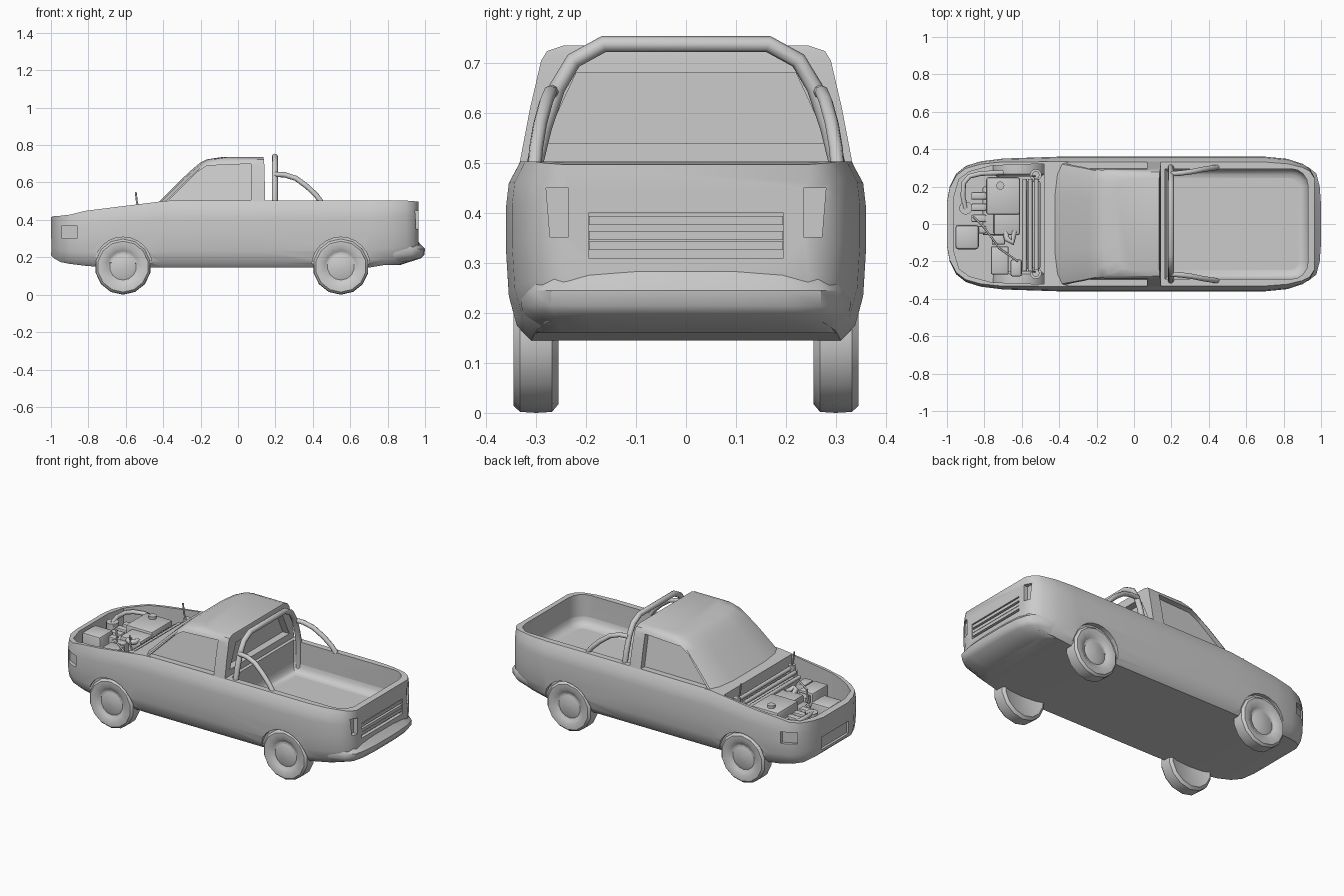
import bpy, bmesh, math

if "Cube" in bpy.data.objects:
    bpy.data.objects.remove(bpy.data.objects["Cube"])

def finish(ob, angle=35):
    bpy.ops.object.select_all(action='DESELECT')
    ob.select_set(True)
    bpy.context.view_layer.objects.active = ob
    bpy.ops.object.shade_smooth_by_angle(angle=math.radians(angle))

def loft(name, rings, smooth=True):
    bm = bmesh.new()
    vs = [[bm.verts.new(p) for p in r] for r in rings]
    n = len(rings[0])
    for a, b in zip(vs, vs[1:]):
        for i in range(n):
            j = (i + 1) % n
            bm.faces.new((a[i], a[j], b[j], b[i]))
    bm.faces.new(vs[0])
    bm.faces.new(vs[-1])
    bmesh.ops.recalc_face_normals(bm, faces=bm.faces)
    me = bpy.data.meshes.new(name)
    bm.to_mesh(me)
    bm.free()
    ob = bpy.data.objects.new(name, me)
    bpy.context.collection.objects.link(ob)
    if smooth:
        finish(ob)
    return ob

def prism(name, pts, axis, lo, hi):
    put = {'x': lambda a, b, t: (t, a, b), 'y': lambda a, b, t: (a, t, b),
           'z': lambda a, b, t: (a, b, t)}[axis]
    return loft(name, [[put(a, b, t) for a, b in pts] for t in (lo, hi)], False)

def box(name, x0, x1, y0, y1, z0, z1, bevel=0.0):
    ob = prism(name, [(x0, y0), (x1, y0), (x1, y1), (x0, y1)], 'z', z0, z1)
    if bevel:
        round_edges(ob, bevel)
    return ob

def round_edges(ob, width, segs=2, pick=lambda e: True):
    bm = bmesh.new()
    bm.from_mesh(ob.data)
    bmesh.ops.bevel(bm, geom=[e for e in bm.edges if pick(e)], offset=width,
                    segments=segs, affect='EDGES', profile=0.5)
    bm.to_mesh(ob.data)
    bm.free()
    finish(ob)

def cyl(name, x, y, z0, z1, r, n=10):
    pts = [(x + r * math.cos(i * math.tau / n), y + r * math.sin(i * math.tau / n)) for i in range(n)]
    ob = prism(name, pts, 'z', z0, z1)
    finish(ob, 50)
    return ob

def cut(ob, cutters):
    bpy.context.view_layer.objects.active = ob
    for c in cutters:
        m = ob.modifiers.new('cut', 'BOOLEAN')
        m.operation, m.solver, m.object = 'DIFFERENCE', 'EXACT', c
        bpy.ops.object.modifier_apply(modifier=m.name)
        bpy.data.objects.remove(c)
    finish(ob)

def tube(name, pts, r):
    cu = bpy.data.curves.new(name, 'CURVE')
    cu.dimensions, cu.bevel_depth, cu.bevel_resolution = '3D', r, 2
    cu.use_fill_caps = True
    sp = cu.splines.new('POLY')
    sp.points.add(len(pts) - 1)
    for p, c in zip(sp.points, pts):
        p.co = (*c, 1)
    sp.use_smooth = True
    ob = bpy.data.objects.new(name, cu)
    bpy.context.collection.objects.link(ob)
    return ob

def mirrored(pts):
    return pts + [(a, -b) for a, b in reversed(pts)]

# lower body: cross sections along the length (x, half width, bottom, top, rim width)
stations = [(-1, .12, .21, .415, .98), (-.985, .2, .195, .42, .97), (-.95, .27, .175, .422, .96),
            (-.9, .31, .165, .428, .96), (-.82, .335, .155, .448, .955), (-.7, .35, .145, .463, .95),
            (-.4, .36, .145, .5, .925), (.1, .36, .145, .503, .92), (.7, .36, .145, .503, .92),
            (.82, .348, .165, .503, .925), (.9, .322, .18, .503, .94), (.94, .295, .19, .5, .96),
            (.965, .25, .195, .497, .98)]
section = [(.86, 0), (.94, .08), (.985, .25), (1, .5), (1, .75), (.985, .88)]
rings = []
for x, w, b, t, rim in stations:
    half = [(x, w * s, b + (t - b) * h) for s, h in section + [(rim, 1)]]
    rings.append(half + [(p[0], -p[1], p[2]) for p in reversed(half)])
body = loft('body', rings)

# openings: cargo bed, engine bay, wheel arches, lamps, grilles
bed = box('bed_cutter', .165, .93, -.295, .295, .32, .8)
round_edges(bed, .09, 4, lambda e: abs(e.verts[0].co.z - e.verts[1].co.z) > .1
            and e.verts[0].co.x > .5)
round_edges(bed, .05, 4, lambda e: max(v.co.z for v in e.verts) < .33)
bay = prism('bay_cutter', mirrored([(-.965, .14), (-.935, .24), (-.88, .28), (-.76, .312),
                                    (-.48, .322)]), 'z', .2, .8)
cutters = [bed, bay, box('tailgate_cutter', .945, 1.1, -.195, .195, .31, .4),
           box('grille_cutter', -1.1, -.985, -.13, .13, .225, .3)]
for s in (1, -1):
    for wx in (-.615, .55):
        arch = [(wx + .156 * math.cos(a * math.tau / 24), .152 + .156 * math.sin(a * math.tau / 24))
                for a in range(24)]
        cutters.append(prism('arch_cutter', arch, 'y', *sorted((s * .33, s * .5))))
    lamp = [(-.94, s * .265), (-.86, s * .305), (-.86, s * .4), (-.94, s * .4)]
    cutters.append(prism('headlamp_cutter', lamp, 'z', .3, .37))
    tail = [(s * .235, .352), (s * .235, .45), (s * .28, .45), (s * .272, .352)]
    cutters.append(prism('tail_lamp_cutter', tail, 'x', .938, 1.1))
cut(body, cutters)

# tailgate slats
for i, z in enumerate((.335, .355, .385)):
    box('tailgate_slat_%d' % i, .938, .963, -.194, .194, z - .009, z + .009)

# rear bumper, stacked outlines following the tail
plan = [(.72, .335), (.84, .33), (.93, .305), (.975, .27), (.993, .2), (1.0, .1)]
levels = [(.16, -.13, .92), (.195, -.02, .98), (.215, -.003, 1), (.245, 0, 1),
          (.265, -.02, .98), (.295, -.045, .95)]
rear_bumper = loft('rear_bumper', [[(x + d * (x - .72) / .28, y * k, z)
                                    for x, y in mirrored(plan)] for z, d, k in levels])
finish(rear_bumper, 60)

# cab: stacked outlines (z, front x, rear x, half width)
cab_levels = [(.47, -.452, .145, .337), (.5, -.42, .145, .333), (.61, -.31, .143, .312),
              (.67, -.245, .142, .298), (.705, -.203, .14, .29), (.724, -.165, .138, .278),
              (.735, -.09, .135, .245)]
rings = []
for z, f, r, w in cab_levels:
    half = [(f, w * .45), (f + .012, w * .8), (f + .035, w * .96), (f + .07, w), (r, w)]
    rings.append([(x, y, z) for x, y in mirrored(half)])
cab = loft('cab', rings)

# recessed side and rear windows
window = [(-.37, .503), (-.225, .65), (-.165, .69), (.07, .7), (.07, .505)]
cutters = []
for s in (1, -1):
    cutters.append(loft('side_window_cutter', [[(x, s * (.332 - (z - .5) * .2 + o), z)
                   for x, z in window] for o in (-.035, .1)], False))
cutters.append(loft('rear_window_cutter', [
    [(x, y, z) for y, z in ((-.285, .54), (.285, .54), (.22, .68), (-.22, .68))]
    for x in (.1, .3)], False))
cut(cab, cutters)

# wheels: lathed tyre and dished rim
tyre = [(.0, .275), (.09, .268), (.132, .255), (.148, .268), (.15, .3), (.148, .332),
        (.136, .345), (.105, .345), (.088, .334), (.072, .328), (.055, .334), (.0, .338)]
for wx, end in ((-.615, 'front'), (.55, 'rear')):
    for s, side in ((1, 'left'), (-1, 'right')):
        rings = [[(wx + max(r, .004) * math.sin(a * math.tau / 14), s * y,
                   .15 - max(r, .004) * math.cos(a * math.tau / 14)) for a in range(14)]
                 for r, y in tyre]
        finish(loft('%s_%s_wheel' % (end, side), rings), 120)

# roll bar with rear braces
arch = [(-.3, .32), (-.302, .5), (-.285, .57), (-.258, .65), (-.225, .705), (-.165, .738)]
arch += [(-y, z) for y, z in reversed(arch)]
tube('roll_bar', [(.197, y, z) for y, z in arch], .0165)
for s in (1, -1):
    tube('roll_bar_brace', [(.197, s * .268, .643), (.25, s * .272, .641), (.31, s * .28, .622),
                            (.37, s * .292, .578), (.42, s * .3, .53), (.445, s * .303, .495)], .014)

# engine bay contents
box('engine_block', -.81, -.62, -.06, .2, .2, .38, .01)
box('engine_cover', -.79, -.61, .05, .25, .34, .435, .012)
box('intake_cover', -.75, -.61, -.06, .1, .34, .42, .012)
box('air_filter_box', -.955, -.83, -.135, -.005, .2, .415, .015)
box('battery', -.765, -.67, -.27, -.12, .2, .405, .008)
box('fluid_tank', -.66, -.6, -.28, -.19, .2, .4, .01)
box('relay_box', -.76, -.69, -.11, -.06, .2, .4, .006)
for i, y in enumerate((-.03, .03, .09, .15)):
    box('manifold_%d' % i, -.87, -.79, y - .02, y + .02, .28, .39, .008)
cyl('filler_cap', -.715, .205, .42, .452, .022)
cyl('reservoir', -.9, .085, .22, .41, .035, 12)
for i, (x, z) in enumerate(((-.585, .41), (-.555, .43), (-.522, .445))):
    tube('bulkhead_pipe_%d' % i, [(x, -.25, z), (x, .24, z)], .012)
box('bulkhead_rail', -.6, -.5, -.24, .23, .33, .41, .01)
for s in (1, -1):
    cyl('strut_tower', -.525, s * .262, .2, .43, .032, 12)
    cyl('strut_cap', -.525, s * .262, .43, .465, .02)
    tube('bonnet_prop', [(-.525, s * .255, .45), (-.54, s * .255, .49), (-.547, s * .255, .55)], .005)
tube('coolant_hose', [(-.9, .08, .4), (-.915, .15, .41), (-.91, .22, .41), (-.88, .255, .41),
                      (-.82, .27, .41), (-.7, .275, .39)], .013)
tube('intake_hose', [(-.69, -.03, .4), (-.68, -.08, .42), (-.65, -.1, .42), (-.64, -.04, .41)], .016)
tube('cable', [(-.86, .04, .41), (-.8, -.02, .42), (-.72, -.13, .415), (-.62, -.2, .41)], .005)
